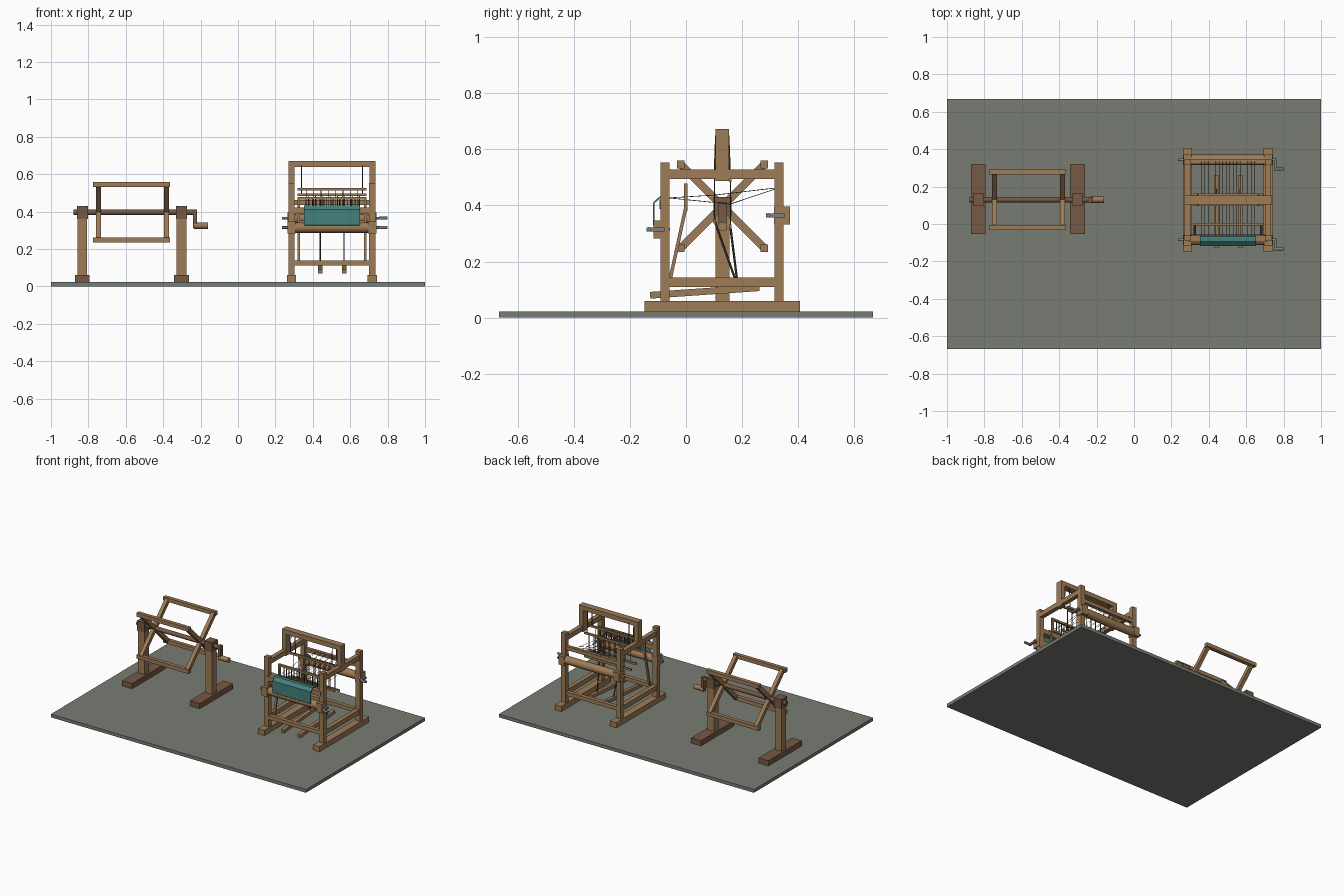
import bpy, bmesh, math
from mathutils import Vector, Matrix

if "Cube" in bpy.data.objects:
    bpy.data.objects.remove(bpy.data.objects["Cube"])


def material(name, rgb):
    m = bpy.data.materials.new(name)
    m.diffuse_color = (*rgb, 1)
    m.use_nodes = True
    m.node_tree.nodes["Principled BSDF"].inputs["Base Color"].default_value = m.diffuse_color
    return m


STONE = material("grey floor", (0.19, 0.20, 0.175))
WOOD = material("light wood", (0.34, 0.20, 0.095))
DARK = material("dark wood", (0.18, 0.10, 0.058))
CLOTH = material("teal cloth", (0.06, 0.22, 0.205))
METAL = material("grey metal", (0.20, 0.22, 0.23))
CORD = material("dark cord", (0.07, 0.055, 0.045))


def finish(name, bm, mat, smooth=False):
    me = bpy.data.meshes.new(name)
    bmesh.ops.recalc_face_normals(bm, faces=bm.faces)
    bm.to_mesh(me)
    bm.free()
    me.materials.append(mat)
    ob = bpy.data.objects.new(name, me)
    bpy.context.collection.objects.link(ob)
    if smooth:
        for p in me.polygons:
            p.use_smooth = len(p.vertices) == 4
    return ob


def box(name, x, y, z, mat=WOOD):
    """Box from (min, max) pairs."""
    bm = bmesh.new()
    bmesh.ops.create_cube(bm, size=1)
    for v in bm.verts:
        v.co = Vector([(r[0] + r[1]) / 2 + c * (r[1] - r[0]) for r, c in zip((x, y, z), v.co)])
    return finish(name, bm, mat)


def mid(c, w):
    return (c - w / 2, c + w / 2)


def beam(name, a, b, w, h, mat=WOOD):
    """Rectangular bar in a YZ plane; w along x, h across."""
    a, b = Vector(a), Vector(b)
    d = (b - a).normalized()
    side = Vector((1, 0, 0))
    up = side.cross(d)
    mat4 = Matrix((side * w, d * (b - a).length, up * h)).transposed().to_4x4()
    bm = bmesh.new()
    bmesh.ops.create_cube(bm, size=1, matrix=Matrix.Translation((a + b) / 2) @ mat4)
    return finish(name, bm, mat)


def rod(name, a, b, r, mat=WOOD, n=16):
    a, b = Vector(a), Vector(b)
    rot = (b - a).to_track_quat('Z', 'Y').to_matrix().to_4x4()
    bm = bmesh.new()
    bmesh.ops.create_cone(bm, cap_ends=True, segments=n, radius1=r, radius2=r,
                          depth=(b - a).length, matrix=Matrix.Translation((a + b) / 2) @ rot)
    return finish(name, bm, mat, n > 8)


# Floor slab
box("floor_slab", (-1, 1), (-0.667, 0.667), (0, 0.023), STONE)

# Winding reel: stands, axle and crank
CY, CZ = 0.13, 0.397
for x in (-0.832, -0.302):
    box("reel_foot", mid(x, 0.078), (-0.053, 0.32), (0.023, 0.06), DARK)
    box("reel_post", mid(x, 0.052), mid(CY, 0.05), (0.06, 0.37))
    box("reel_bearing", mid(x, 0.06), mid(CY, 0.064), (0.36, 0.43), DARK)
rod("reel_axle", (-0.88, CY, CZ), (-0.22, CY, CZ), 0.015, DARK)
box("reel_crank_arm", (-0.24, -0.22), mid(CY, 0.028), (0.312, 0.412), DARK)
rod("reel_crank_handle", (-0.235, CY, 0.325), (-0.16, CY, 0.325), 0.017)

# Winding reel: crossed arms and four rails
R = 0.149
for x in (-0.746, -0.383):
    for s in (1, -1):
        beam("reel_arm", (x, CY - R, CZ - s * R), (x, CY + R, CZ + s * R), 0.026, 0.028)
for sy in (1, -1):
    for sz in (1, -1):
        box("reel_rail", (-0.774, -0.364), mid(CY + sy * R, 0.027), mid(CZ + sz * R, 0.027))

# Loom side frames
FY, BY = -0.075, 0.331
CX = 0.502
for s in (-1, 1):
    x = CX + s * 0.216
    box("loom_foot", mid(x, 0.05), (-0.148, 0.406), (0.023, 0.06))
    for y in (FY, BY):
        box("loom_post", mid(x, 0.034), mid(y, 0.033), (0.06, 0.553))
    for z in (0.127, 0.512):
        box("loom_side_rail", mid(x, 0.030), (FY, BY), mid(z, 0.034))
    box("loom_upper_post", mid(x, 0.032), mid(0.129, 0.047), (0.488, 0.66))
    box("front_roller_bracket", mid(x, 0.044), (-0.116, -0.058), (0.282, 0.347))
    box("back_roller_bracket", mid(x, 0.044), (0.314, 0.371), (0.332, 0.396))

# Loom cross members
box("loom_top_beam", (0.27, 0.734), mid(0.129, 0.047), (0.64, 0.672))
for y in (FY, BY):
    box("lower_cross_bar", (0.29, 0.715), mid(y, 0.028), (0.112, 0.139))
box("breast_beam", (0.29, 0.715), mid(-0.078, 0.034), (0.388, 0.421))
box("back_beam", (0.29, 0.715), mid(0.333, 0.024), (0.436, 0.462))

# Rollers with metal spindles and cranks
for name, y, z, d in (("front", -0.085, 0.315, -0.048), ("back", 0.343, 0.365, -0.05)):
    rod(name + "_roller", (0.29, y, z), (0.715, y, z), 0.028)
    rod(name + "_spindle", (0.235, y, z), (0.765, y, z), 0.007, METAL, 12)
    box(name + "_crank_arm", (0.748, 0.762), (y + d - 0.008, y + 0.008), mid(z, 0.014), METAL)
    rod(name + "_crank_handle", (0.755, y + d, z), (0.80, y + d, z), 0.008, METAL, 12)

# Woven cloth draped over the breast beam
path = [(-0.113, 0.325), (-0.113, 0.407), (-0.09, 0.428), (-0.062, 0.427), (-0.005, 0.424)]
bm = bmesh.new()
rows = []
for y, z in path[:4]:
    rows.append([bm.verts.new((x, y + o[0], z + o[1]))
                 for x, o in ((0.353, (0, 0)), (0.652, (0, 0)), (0.652, (-0.004, 0.004)), (0.353, (-0.004, 0.004)))])
for a, b in zip(rows, rows[1:]):
    for i in range(4):
        j = (i + 1) % 4
        bm.faces.new((a[i], a[j], b[j], b[i]))
bm.faces.new(rows[0])
bm.faces.new(rows[-1])
finish("woven_cloth", bm, CLOTH)

# Swinging beater with reed
for x in (0.325, 0.68):
    beam("beater_lower_arm", (x, -0.058, 0.13), (x, -0.001, 0.392), 0.014, 0.012)
    beam("beater_upper_arm", (x, -0.001, 0.385), (x, -0.001, 0.478), 0.014, 0.012)
for z in (0.388, 0.472):
    box("beater_bar", (0.318, 0.687), mid(-0.001, 0.014), mid(z, 0.014))
for i in range(15):
    x = 0.36 + i * 0.285 / 14
    box("reed_tooth", mid(x, 0.004), mid(-0.001, 0.005), (0.39, 0.47), CORD)

# Two heddle shafts hung from the top beam
for y, top, low in ((0.102, 0.52, 0.345), (0.158, 0.49, 0.325)):
    for z in (top, low):
        box("heddle_shaft_bar", (0.318, 0.687), mid(y, 0.01), mid(z, 0.014))
    for x in (0.34, 0.665):
        rod("shaft_cord", (x, 0.129 + (y - 0.13) * 0.8, 0.65), (x, y, top), 0.003, CORD, 6)
    for i in range(8):
        x = 0.365 + i * 0.275 / 7 + (0.01 if y > 0.13 else 0)
        rod("heddle", (x, y, low), (x, y, top), 0.002, CORD, 5)

# Warp threads, alternating through the two shafts
for i in range(16):
    x = 0.36 + i * 0.285 / 15
    y, z = ((0.102, 0.437), (0.158, 0.405))[i % 2]
    pts = [(x, -0.062, 0.427), (x, y, z), (x, 0.333, 0.464)]
    for a, b in zip(pts, pts[1:]):
        rod("warp_thread", a, b, 0.0012, CORD, 4)

# Treadles and their cords
for x, y, z in ((0.439, 0.102, 0.345), (0.567, 0.158, 0.325)):
    beam("treadle", (x, -0.128, 0.08), (x, 0.262, 0.107), 0.024, 0.024)
    rod("treadle_cord", (x, 0.185, 0.11), (x, y, z), 0.004, CORD, 6)
